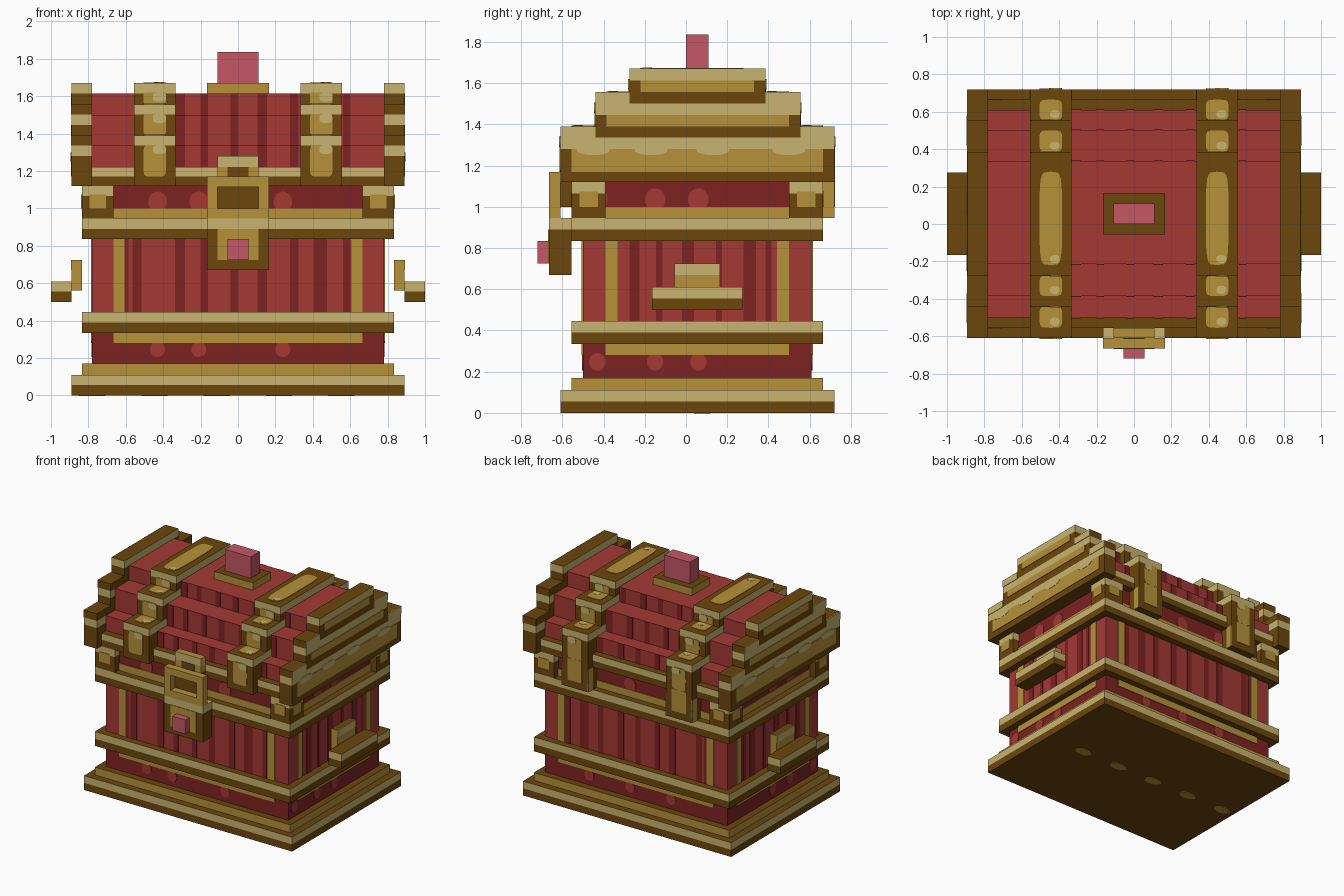
import bpy, bmesh, math
from mathutils import Vector

if "Cube" in bpy.data.objects:
    bpy.data.objects.remove(bpy.data.objects["Cube"])


# Flat colours
def material(name, rgb):
    lin = [((c / 255 + 0.055) / 1.055) ** 2.4 for c in rgb] + [1.0]
    m = bpy.data.materials.new(name)
    m.use_nodes = True
    m.diffuse_color = lin
    m.node_tree.nodes["Principled BSDF"].inputs["Base Color"].default_value = lin
    return m


BROWN, GOLD, PALE, RED, DARK, PINK = range(6)
MATS = [material("dark brown", (107, 70, 12)), material("gold", (182, 145, 58)),
        material("pale gold", (200, 180, 112)), material("red", (163, 57, 52)),
        material("dark red", (127, 34, 34)), material("pink", (197, 87, 102))]


def finish(name, bm):
    bmesh.ops.recalc_face_normals(bm, faces=bm.faces[:])
    me = bpy.data.meshes.new(name)
    bm.to_mesh(me)
    bm.free()
    for m in MATS:
        me.materials.append(m)
    ob = bpy.data.objects.new(name, me)
    bpy.context.collection.objects.link(ob)
    return ob


# Box whose walls change colour upward at given heights
def box(name, xs, ys, zs, low, bands=(), top=None, bottom=None):
    bm = bmesh.new()
    bmesh.ops.create_cube(bm, size=1)
    x0, x1 = sorted(xs)
    lo, hi = Vector((x0, ys[0], zs[0])), Vector((x1, ys[1], zs[1]))
    for v in bm.verts:
        v.co = Vector([lo[i] + (hi[i] - lo[i]) * (v.co[i] + 0.5) for i in range(3)])
    for z, _ in bands:
        bmesh.ops.bisect_plane(bm, geom=bm.verts[:] + bm.edges[:] + bm.faces[:],
                               plane_co=(0, 0, z), plane_no=(0, 0, 1))
    bm.normal_update()
    for f in bm.faces:
        h = f.calc_center_median().z
        f.material_index = low
        for z, col in bands:
            if h > z:
                f.material_index = col
        if f.normal.z > 0.5 and top is not None:
            f.material_index = top
        if f.normal.z < -0.5 and bottom is not None:
            f.material_index = bottom
    return finish(name, bm)


# Thin painted plates on a wall; axis 0/1/2, side is the outward sign
def plates(name, col, axis, side, pos, rects, power=None, thick=0.004):
    bm = bmesh.new()
    a, b = [i for i in range(3) if i != axis]
    for u0, u1, v0, v1 in rects:
        if power:
            pts = []
            for k in range(20):
                t = math.tau * k / 20
                pts.append([math.copysign(abs(w) ** (2 / power), w) for w in (math.cos(t), math.sin(t))])
        else:
            pts = [(-1, -1), (1, -1), (1, 1), (-1, 1)]
        rings = []
        for d in (-0.002, thick):
            ring = []
            for p, q in pts:
                c = Vector()
                c[axis] = pos + side * d
                c[a] = (u0 + u1) / 2 + p * (u1 - u0) / 2
                c[b] = (v0 + v1) / 2 + q * (v1 - v0) / 2
                ring.append(bm.verts.new(c))
            rings.append(ring)
        bm.faces.new(rings[0])
        bm.faces.new(rings[1])
        n = len(pts)
        for i in range(n):
            j = (i + 1) % n
            bm.faces.new((rings[0][i], rings[0][j], rings[1][j], rings[1][i]))
    for f in bm.faces:
        f.material_index = col
    return finish(name, bm)


# Plinth, trims and body
W, BODY_Y, BAND_Y, RIM_Y = 0.78, (-0.5, 0.61), (-0.555, 0.665), (-0.61, 0.72)
box("plinth", (-0.89, 0.89), RIM_Y, (0, 0.11), BROWN, [(0.055, PALE)], BROWN, BROWN)
box("plinth_step", (-0.835, 0.835), BAND_Y, (0.11, 0.17), GOLD, (), BROWN)
box("body", (-W, W), BODY_Y, (0.17, 1.12), DARK, [(0.39, RED), (0.89, DARK)])
box("lower_band", (-0.835, 0.835), BAND_Y, (0.335, 0.445), BROWN, [(0.39, PALE)], BROWN, BROWN)
box("upper_band", (-0.835, 0.835), BAND_Y, (0.835, 0.945), BROWN, [(0.89, PALE)], BROWN, BROWN)
plates("underside_studs", GOLD, 2, -1, 0,
       [(-0.85 + 0.333 * i, -0.71 + 0.333 * i, 0.04, 0.12) for i in range(5)], 2)

# Painted wood grain and gold inlays on the four walls
grain = [(-0.6, 0.03), (-0.54, 0.05), (-0.31, 0.055), (-0.18, 0.04), (-0.02, 0.04),
         (0.13, 0.05), (0.3, 0.045), (0.44, 0.07), (0.58, 0.035)]
side_grain = [(-0.25, 0.05), (-0.13, 0.03), (0.01, 0.06), (0.16, 0.03), (0.31, 0.06), (0.4, 0.03)]


def stripes(pattern, z0, z1):
    return [(c - w / 2, c + w / 2, z0, z1) for c, w in pattern]


walls = [("front", 1, -1, BODY_Y[0], -0.665, 0.665, grain, (-0.43, -0.21, 0.24)),
         ("back", 1, 1, BODY_Y[1], -0.665, 0.665, grain, (-0.3, 0.05, 0.4)),
         ("left", 0, 1, W, -0.39, 0.5, side_grain, (-0.43, -0.15, 0.06)),
         ("right", 0, -1, -W, -0.39, 0.5, side_grain, (-0.43, -0.15, 0.06))]
for name, axis, side, pos, u0, u1, pattern, knots in walls:
    plates(name + "_grain", DARK, axis, side, pos, stripes(pattern, 0.445, 0.835))
    plates(name + "_inlay", GOLD, axis, side, pos,
           [(u0, u1, 0.28, 0.335), (u0, u1, 0.945, 1.0),
            (u0, u0 + 0.058, 0.445, 0.835), (u1 - 0.058, u1, 0.445, 0.835)], thick=0.006)
    plates(name + "_knots", RED, axis, side, pos,
           [(k - 0.04, k + 0.04, 0.205, 0.29) for k in knots] +
           [(k - 0.05, k + 0.05, 0.98, 1.09) for k in knots], 2)

# Corner blocks under the lid
for s in (-1, 1):
    for face, (y0, y1) in ((-1, (-0.555, -0.39)), (1, (0.5, 0.665))):
        box("corner_block", (s * 0.665, s * 0.835), (y0, y1), (0.945, 1.12),
            BROWN, [(1.065, PALE)], BROWN)
        c = s * 0.75
        plates("corner_gold", GOLD, 1, face, y0 if face < 0 else y1,
               [(c - 0.045, c + 0.045, 1.0, 1.075)])
        plates("corner_gold_side", GOLD, 0, s, s * 0.835,
               [((y0 + y1) / 2 - 0.045, (y0 + y1) / 2 + 0.045, 1.0, 1.075)])

# Stepped lid
box("lid_rim", (-W, W), BAND_Y, (1.12, 1.22), BROWN, [(1.17, PALE)], BROWN, BROWN)
for (y0, y1), z0, z1 in (((-0.5, 0.61), 1.22, 1.335), ((-0.385, 0.5), 1.335, 1.5),
                         ((-0.215, 0.335), 1.5, 1.613)):
    box("lid_step", (-W, W), (y0, y1), (z0, z1), RED)
    for side, y in ((-1, y0), (1, y1)):
        plates("lid_grain", DARK, 1, side, y, stripes(grain[2:], z0, z1))

# Stepped end ribs and straps share one profile
steps = [(RIM_Y, 1.12, 1.39), ((-0.44, 0.555), 1.39, 1.556), ((-0.275, 0.385), 1.556, 1.67)]
for s in (-1, 1):
    for i, ((y0, y1), z0, z1) in enumerate(steps):
        bands = [(1.613, PALE)] if i == 2 else [(z1 - 0.11, PALE), (z1 - 0.055, BROWN)]
        box("end_rib", (s * W, s * 0.89), (y0, y1), (z0, z1), BROWN, bands, BROWN, BROWN)
        if i < 2:
            n0, n1 = steps[i + 1][0]
            plates("rib_corner", PALE, 0, s, s * 0.89,
                   [(y0, n0, z1 - 0.055, z1), (n1, y1, z1 - 0.055, z1)])
        g0 = (1.17, 1.39, 1.556)[i]
        g1 = (1.28, 1.445, 1.613)[i]
        plates("rib_gold", GOLD, 0, s, s * 0.89, [(y0 + 0.055, y1 - 0.055, g0, g1)])

        box("strap", (s * 0.335, s * 0.555), (y0, y1), (z0, z1), BROWN, [(z1 - 0.055, PALE)], BROWN, BROWN)
        x0, x1 = s * 0.445 - 0.06, s * 0.445 + 0.06
        for side, y in ((-1, y0), (1, y1)):
            plates("strap_gold", GOLD, 1, side, y, [(x0, x1, max(z0, 1.17), z1 - 0.05)], 7)
            plates("strap_shine", PALE, 1, side, y, [(x0 + 0.05, x1, z1 - 0.1, z1 - 0.05)], 3, 0.006)
        # Gold inlay on each exposed tread
        if i < 2:
            treads = [(y0 + 0.055, n0), (n1, y1 - 0.055)]
        else:
            treads = [(y0 + 0.055, y1 - 0.105)]
        plates("tread_gold", GOLD, 2, 1, z1, [(x0, x1, a, b) for a, b in treads], 5)
        plates("tread_shine", PALE, 2, 1, z1,
               [(x0 + 0.055, x1 - 0.01, a + 0.01, a + 0.055) for a, b in treads], 2, 0.006)
    # Pale scallops along the rib side
    plates("rib_scallops", PALE, 0, s, s * 0.89,
           [(c - 0.08, c + 0.08, 1.25, 1.3) for c in (-0.45, -0.17, 0.13, 0.5)], 2, 0.006)
    # Rear hinge
    box("hinge", (s * 0.335, s * 0.555), (0.61, 0.72), (0.945, 1.12), BROWN)
    plates("hinge_gold", GOLD, 1, 1, 0.72, [(x0, x1, 1.0, 1.17)])
    for e in (0.335, 0.555):
        plates("hinge_edge", GOLD, 0, s if e > 0.5 else -s, s * e, [(0.665, 0.72, 0.945, 1.12)])

# Lock plate, open ring, hasp and stud
box("lock_plate", (-0.165, 0.165), (-0.665, -0.555), (0.67, 0.945), BROWN, [(0.89, PALE)])
plates("lock_face", GOLD, 1, -1, -0.665, [(-0.11, 0.11, 0.725, 0.89)])
box("ring_bottom", (-0.165, 0.165), (-0.665, -0.61), (0.945, 1.0), GOLD)
box("ring_top", (-0.165, 0.165), (-0.665, -0.61), (1.115, 1.17), GOLD)
for s in (-1, 1):
    box("ring_side", (s * 0.11, s * 0.165), (-0.665, -0.61), (1.0, 1.115), GOLD)
box("hasp", (-0.11, 0.11), (-0.61, -0.555), (1.0, 1.28), BROWN, [(1.17, GOLD), (1.22, PALE)], GOLD)
plates("hasp_notch", BROWN, 1, -1, -0.61, [(-0.055, 0.055, 1.17, 1.22)])
box("lock_stud", (-0.055, 0.055), (-0.72, -0.665), (0.725, 0.835), PINK)

# Top jewel on its base
box("jewel_base", (-0.165, 0.165), (-0.055, 0.165), (1.613, 1.67), GOLD, (), BROWN)
box("jewel", (-0.11, 0.11), (0, 0.11), (1.67, 1.835), PINK)

# Side handles
for s in (-1, 1):
    box("handle_mount", (s * 0.835, s * 0.89), (-0.055, 0.165), (0.56, 0.725), GOLD, (), BROWN)
    plates("mount_shine", PALE, 0, s, s * 0.89, [(-0.055, 0.165, 0.67, 0.725)])
    box("handle_grip", (s * 0.89, s * 1.0), (-0.165, 0.275), (0.5, 0.61), BROWN,
        [(0.555, PALE)], BROWN, BROWN)
